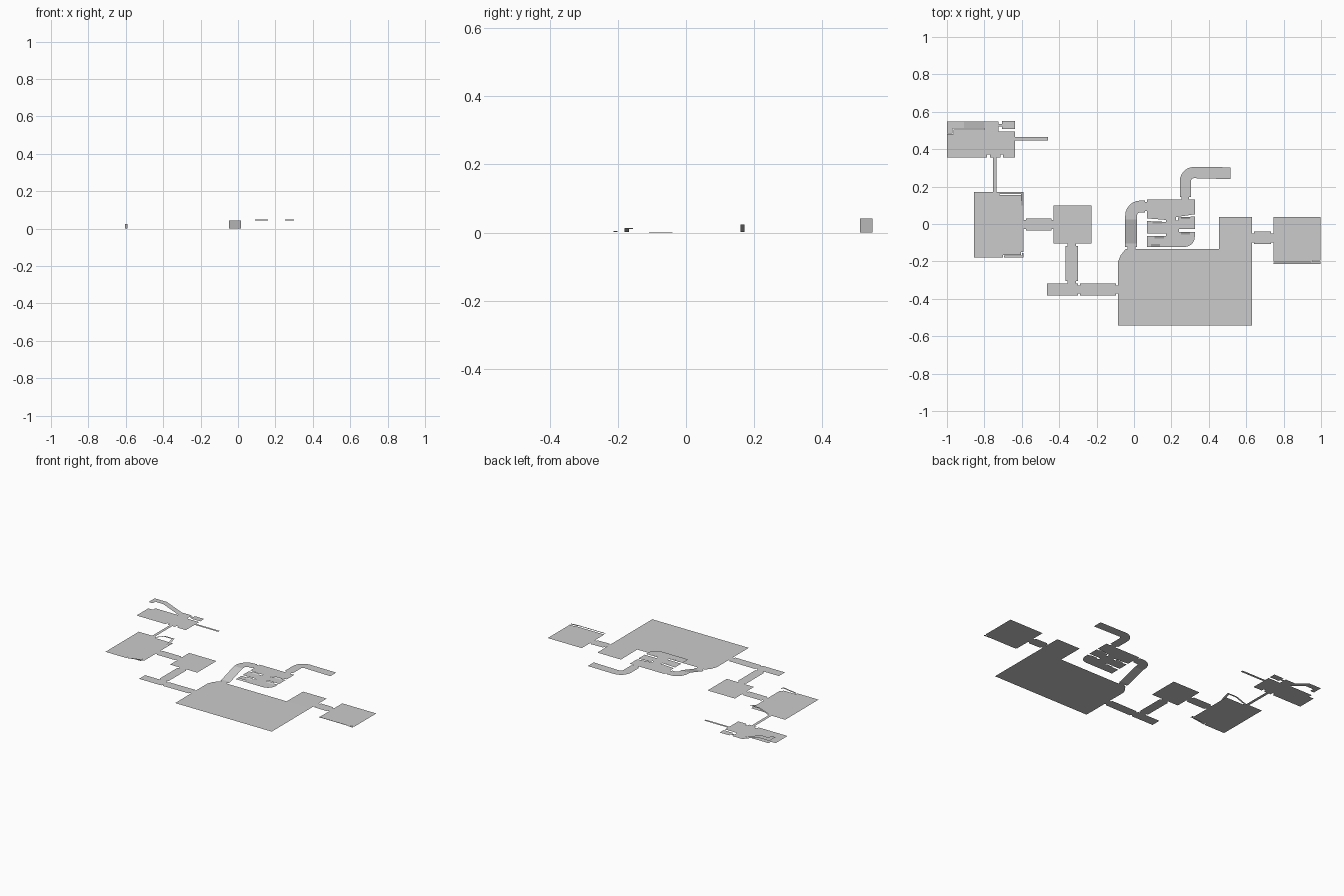
import bpy, bmesh, math

if "Cube" in bpy.data.objects:
    bpy.data.objects.remove(bpy.data.objects["Cube"])


def sheet(name, polys):
    """One object made of thin single-sided floor polygons [(x, y, z), ...]."""
    bm = bmesh.new()
    for pts in polys:
        f = bm.faces.new([bm.verts.new(p) for p in pts])
        f.normal_update()
        if f.normal.z < 0:
            f.normal_flip()
    bmesh.ops.remove_doubles(bm, verts=bm.verts, dist=0.0005)
    bmesh.ops.triangulate(bm, faces=[f for f in bm.faces if len(f.verts) > 4])
    me = bpy.data.meshes.new(name)
    bm.to_mesh(me)
    bm.free()
    ob = bpy.data.objects.new(name, me)
    bpy.context.collection.objects.link(ob)
    return ob


def flat(z, pts):
    return [(x, y, z) for x, y in pts]


def rect(x0, y0, x1, y1, z=0.0):
    return flat(z, [(x0, y0), (x1, y0), (x1, y1), (x0, y1)])


def slope_x(x0, y0, x1, y1, z0, z1):
    return [(x0, y0, z0), (x1, y0, z1), (x1, y1, z1), (x0, y1, z0)]


def slope_y(x0, y0, x1, y1, z0, z1):
    return [(x0, y0, z0), (x1, y0, z0), (x1, y1, z1), (x0, y1, z1)]


def passage(x0, y0, x1, y1, z0, z1, along_x=True, neck=0.012):
    """Corridor pinched by a door frame at both ends."""
    d = neck
    if along_x:
        zs = lambda x: z0 + (z1 - z0) * (x - x0) / (x1 - x0)
        xs = [x0, x0 + d, x1 - d, x1]
        ins = [d * .8, 0, d * .8]
        return [slope_x(xs[i], y0 + ins[i], xs[i + 1], y1 - ins[i], zs(xs[i]), zs(xs[i + 1])) for i in range(3)]
    zs = lambda y: z0 + (z1 - z0) * (y - y0) / (y1 - y0)
    ys = [y0, y0 + d, y1 - d, y1]
    ins = [d * .8, 0, d * .8]
    return [slope_y(x0 + ins[i], ys[i], x1 - ins[i], ys[i + 1], zs(ys[i]), zs(ys[i + 1])) for i in range(3)]


def bend(cx, cy, r_in, r_out, z, n=6):
    """Quarter turn from facing -x to facing +y."""
    polys = []
    for i in range(n):
        a, b = (math.pi - math.pi / 2 * k / n for k in (i, i + 1))
        polys.append(flat(z, [(cx + r * math.cos(t), cy + r * math.sin(t))
                              for r, t in ((r_in, a), (r_out, a), (r_out, b), (r_in, b))]))
    return polys


HALL, UP = 0.004, 0.045

# north-west room, its alcove and side passage
sheet("northwest_room", [
    flat(0.002, [(-1, .355), (-.785, .355), (-.785, .372), (-.77, .372), (-.77, .355), (-.715, .355),
                 (-.715, .372), (-.70, .372), (-.70, .355), (-.635, .355), (-.635, .495), (-.725, .495),
                 (-.725, .548), (-.80, .548), (-.80, .505), (-.965, .505), (-.965, .48), (-1, .48)]),
    rect(-.725, .52, -.705, .535, .002), rect(-.705, .508, -.635, .55, .002),
    rect(-.635, .447, -.46, .464, .002)])
# ramp up to a raised walkway with a hook at its end
sheet("northwest_walkway", [
    slope_x(-.91, .51, -.80, .548, .043, .002), rect(-.97, .51, -.91, .548, .043),
    flat(.043, [(-1, .483), (-.97, .483), (-.97, .548), (-1, .548)])])
sheet("northwest_link", [slope_y(-.755, .17, -.735, .355, 0.002, .002)])

# west room with sloped rim pieces
sheet("west_room", [
    flat(.002, [(-.855, -.18), (-.70, -.18), (-.70, -.165), (-.605, -.165), (-.605, -.15), (-.59, -.15),
                (-.59, .155), (-.72, .155), (-.72, .172), (-.855, .172)])])
sheet("west_room_rim", [
    slope_x(-.72, .16, -.66, .172, .004, .026), rect(-.66, .16, -.605, .172, .026),
    slope_y(-.605, .10, -.59, .172, .003, .026),
    slope_x(-.695, -.18, -.60, -.168, .003, .015), slope_x(-.60, -.18, -.59, -.155, .015, .012)])
sheet("west_passage", passage(-.59, -.035, -.43, .03, .002, .002))

# small middle room
sheet("middle_room", [
    flat(.002, [(-.43, -.105), (-.228, -.105), (-.228, .098), (-.43, .098)])])
sheet("middle_passage", passage(-.365, -.318, -.30, -.105, .003, .002, False))
sheet("cross_passage", [rect(-.465, -.382, -.365, -.318, .003), rect(-.365, -.382, -.30, -.318, .003)]
      + passage(-.30, -.382, -.085, -.318, .003, HALL))

# great hall and its north-east extension
sheet("great_hall", [
    flat(HALL, [(-.085, -.543), (.63, -.543), (.63, -.135), (-.045, -.135), (-.07, -.165), (-.085, -.20)]),
    [(.455, -.135, HALL), (.63, -.135, HALL), (.63, .038, .003), (.455, .038, .003)]])
sheet("east_passage", passage(.63, -.108, .745, -.04, HALL, .002))

# east room with a narrow step along its front
sheet("east_room", [
    rect(.745, -.20, .955, .038, .002), rect(.955, -.195, .997, .038, .002),
    rect(.745, -.213, .94, -.205, .006), slope_x(.94, -.213, .997, -.201, .006, .003)])

# curved ramp to the upper level
sheet("curved_ramp", [
    rect(-.035, -.135, .008, -.122, HALL), slope_y(-.047, -.122, .016, -.105, HALL, HALL),
    slope_y(-.047, -.105, .016, .025, HALL, UP), rect(-.047, .025, .016, .045, UP)]
    + bend(.033, .045, .017, .08, UP) + [rect(.033, .062, .058, .125, UP), rect(.058, .07, .072, .118, UP)])

# upper room cut by wall slots, rounded at one corner
arc = [(.27 + .055 * math.cos(-t), -.068 + .055 * math.sin(-t))
       for t in (math.pi / 2 * k / 5 for k in range(5, -1, -1))]
sheet("upper_room", [flat(UP, [
    (.07, -.123)] + arc + [(.325, -.042), (.24, -.042), (.24, -.028), (.325, -.028),
    (.325, .04), (.235, .035), (.235, .02), (.225, .02), (.225, .03), (.225, .037), (.325, .052),
    (.325, .13), (.07, .13), (.07, .03), (.17, .022), (.17, .01), (.07, .016),
    (.07, -.05), (.17, -.05), (.17, -.064), (.07, -.064)])])
# tiny raised lips beside the slots
sheet("upper_room_lips", [slope_y(x, y, x + .05, y + .012, UP, UP + .006)
                          for x, y in ((.09, -.12), (.11, -.078), (.25, -.056), (.10, .002), (.25, .026))])

# upper exit passage
sheet("exit_passage", [rect(.255, .13, .295, .145, UP), rect(.245, .145, .305, .23, UP)]
      + bend(.32, .23, .015, .075, UP) + [flat(UP, [(.32, .245), (.515, .24), (.515, .303), (.32, .305)])])

# settle the model on z = 0
for ob in bpy.context.collection.objects:
    ob.location.z = -.002
